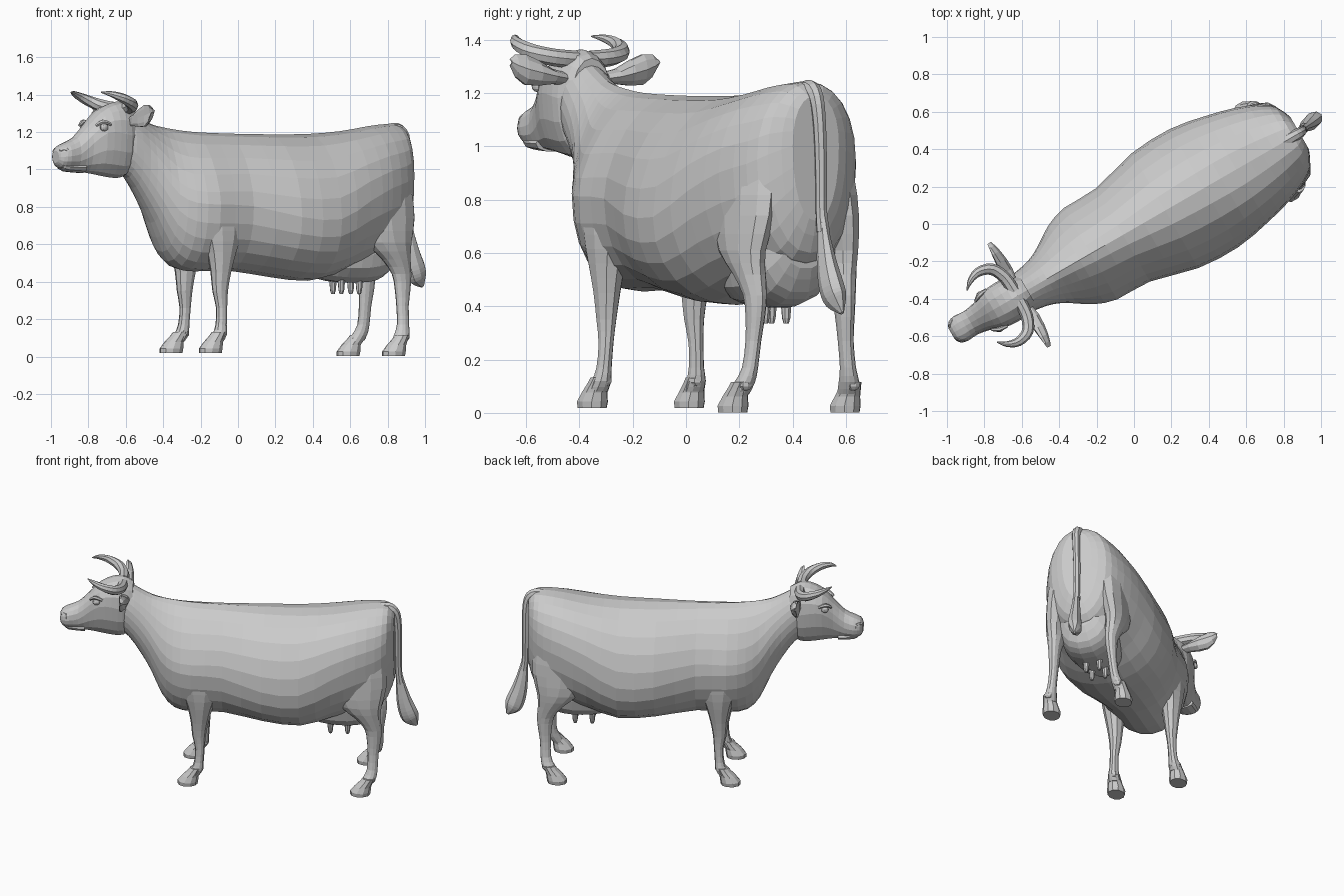
import bpy, bmesh, math
from mathutils import Vector, Matrix

# The animal is modelled along local X (head at -X), then turned 30 degrees
PLACE = Matrix.Rotation(math.radians(30), 4, 'Z') @ Matrix.Translation((0, -0.021, 0))


def smooth_rows(rows, n):
    """Catmull-Rom interpolation of rows of numbers."""
    out = []
    for i in range(len(rows) - 1):
        p0, p1, p2 = rows[max(i - 1, 0)], rows[i], rows[i + 1]
        p3 = rows[min(i + 2, len(rows) - 1)]
        for k in range(n):
            t = k / n
            out.append([0.5 * (2 * b + (c - a) * t + (2 * a - 5 * b + 4 * c - d) * t * t
                               + (3 * b - a - 3 * c + d) * t ** 3)
                        for a, b, c, d in zip(p0, p1, p2, p3)])
    return out + [list(rows[-1])]


def loft(name, rings):
    bm = bmesh.new()
    vs = [[bm.verts.new(PLACE @ Vector(p)) for p in r] for r in rings]
    n = len(rings[0])
    for a, b in zip(vs, vs[1:]):
        for i in range(n):
            bm.faces.new((a[i], a[(i + 1) % n], b[(i + 1) % n], b[i]))
    bm.faces.new(vs[0])
    bm.faces.new(vs[-1])
    bmesh.ops.recalc_face_normals(bm, faces=bm.faces)
    me = bpy.data.meshes.new(name)
    bm.to_mesh(me)
    bm.free()
    ob = bpy.data.objects.new(name, me)
    bpy.context.collection.objects.link(ob)
    return ob


def sections(name, rows, sides, steps):
    """Upright sections: x, bottom, top, half width, height fraction of widest point, top squareness."""
    rings = []
    for x, zb, zt, hw, f, e in smooth_rows(rows, steps):
        zw, ring = zb + (zt - zb) * f, []
        for i in range(sides):
            a = math.tau * i / sides
            c, s = math.cos(a), math.sin(a)
            p = 2 / (e if s > 0 else 2.15)
            y = math.copysign(abs(c) ** p, c) * hw
            z = math.copysign(abs(s) ** p, s)
            ring.append((x, y, zw + z * ((zt - zw) if s > 0 else (zw - zb))))
        rings.append(ring)
    return loft(name, rings)


def limb(name, rows, side, sides=10, steps=2):
    """Level sections: x, y, z, radius along x, radius along y."""
    return loft(name, [[(x + rx * math.cos(math.tau * i / sides),
                         side * (y + ry * math.sin(math.tau * i / sides)), z)
                        for i in range(sides)] for x, y, z, rx, ry in smooth_rows(rows, steps)])


def tube(name, rows, side=1, sides=8, steps=3, flat=1.0, ref=(0, 0, 1)):
    """Tapered tube through x, y, z, radius; flat scales its second radius."""
    pts = smooth_rows(rows, steps)
    rings = []
    for i, (x, y, z, r) in enumerate(pts):
        d = Vector(pts[min(i + 1, len(pts) - 1)][:3]) - Vector(pts[max(i - 1, 0)][:3])
        d.normalize()
        a = d.cross(Vector(ref)).normalized()
        b = d.cross(a)
        rings.append([])
        for k in range(sides):
            t = math.tau * k / sides
            p = Vector((x, y, z)) + r * (a * math.cos(t) + b * flat * math.sin(t))
            rings[-1].append((p.x, side * p.y, p.z))
    return loft(name, rings)


def ball(name, c, r, seg=12):
    bm = bmesh.new()
    bmesh.ops.create_uvsphere(bm, u_segments=seg, v_segments=seg // 2 + 1, radius=1,
                              matrix=PLACE @ Matrix.Translation(c) @ Matrix.Diagonal((*r, 1)))
    me = bpy.data.meshes.new(name)
    bm.to_mesh(me)
    bm.free()
    bpy.context.collection.objects.link(bpy.data.objects.new(name, me))


# Torso and neck
sections("torso_and_neck", [
    (-.78, 1.01, 1.345, .09, .5, 2), (-.70, .955, 1.318, .112, .5, 2),
    (-.62, .84, 1.275, .125, .5, 1.9), (-.55, .715, 1.243, .150, .48, 1.75),
    (-.48, .56, 1.226, .192, .46, 1.6), (-.40, .475, 1.213, .243, .47, 1.5),
    (-.28, .455, 1.200, .283, .48, 1.55), (-.08, .46, 1.192, .288, .47, 1.7),
    (.18, .425, 1.188, .355, .42, 1.85), (.42, .405, 1.19, .365, .42, 1.95),
    (.62, .46, 1.205, .330, .5, 2.1), (.78, .50, 1.23, .288, .55, 2.1),
    (.90, .54, 1.243, .238, .56, 2.1), (.97, .60, 1.235, .185, .58, 2.2),
    (1.01, .72, 1.19, .10, .6, 2.2)], 24, 2)

# Head
sections("head", [
    (-1.138, 1.035, 1.10, .035, .5, 2.3), (-1.12, 1.01, 1.125, .064, .5, 2.4),
    (-1.08, .998, 1.145, .076, .5, 2.4), (-1.02, .99, 1.175, .072, .5, 2.3),
    (-.95, .982, 1.245, .085, .6, 2.3), (-.88, .970, 1.315, .112, .65, 2.3),
    (-.80, .957, 1.355, .120, .6, 2.3), (-.73, .96, 1.362, .115, .55, 2.2),
    (-.67, 1.02, 1.33, .085, .55, 2)], 16, 2)

# Lower lip
sections("lower_lip", [(-1.11, 1.005, 1.035, .040, .5, 2), (-1.08, .988, 1.04, .060, .5, 2),
                       (-.98, .98, 1.04, .064, .5, 2)], 10, 2)

for s, tag in ((1, "left"), (-1, "right")):
    # Face details
    ball("eye_" + tag, (-.90, s * .106, 1.225), (.024, .017, .021), 10)
    tube("brow_" + tag, [(-.940, .088, 1.235, .008), (-.905, .106, 1.255, .013),
                         (-.86, .112, 1.24, .008)], s, 6)
    tube("nostril_" + tag, [(-1.120, .03, 1.075, .010), (-1.124, .036, 1.10, .011),
                            (-1.10, .056, 1.105, .011), (-1.095, .064, 1.08, .008)], s, 6, 2)
    # Horn and ear
    tube("horn_" + tag, [(-.735, .03, 1.325, .034), (-.742, .12, 1.333, .033),
                         (-.78, .192, 1.352, .031), (-.85, .215, 1.382, .025),
                         (-.91, .195, 1.404, .015), (-.95, .160, 1.413, .003)], s)
    ear = []
    for y, z, h, t in ((.09, 1.255, .025, .025), (.14, 1.262, .030, .034),
                       (.20, 1.275, .050, .032), (.255, 1.288, .060, .024),
                       (.295, 1.302, .045, .014), (.32, 1.315, .012, .005)):
        ear.append([(-.715 + t * math.cos(a) - .018 * math.sin(a) ** 2,
                     s * y, z + h * math.sin(a))
                    for a in (math.tau * k / 10 for k in range(10))])
    loft("ear_" + tag, ear)

    # Front leg with shoulder
    limb("front_leg_" + tag, [
        (-.268, .208, .08, .040, .040), (-.243, .205, .12, .040, .037),
        (-.232, .20, .17, .031, .029), (-.226, .195, .26, .031, .028),
        (-.232, .19, .35, .044, .037), (-.228, .19, .45, .058, .050),
        (-.225, .193, .56, .085, .066), (-.225, .200, .67, .122, .072),
        (-.235, .195, .78, .125, .072), (-.25, .15, .90, .08, .05)], s)
    # Hind leg with thigh
    limb("hind_leg_" + tag, [
        (.84, .238, .07, .042, .041), (.868, .226, .115, .042, .038),
        (.884, .212, .17, .034, .029), (.888, .200, .27, .035, .028),
        (.892, .194, .36, .045, .034), (.887, .192, .44, .056, .041),
        (.852, .196, .52, .084, .054), (.803, .200, .61, .140, .066),
        (.783, .182, .74, .190, .082), (.783, .160, .90, .180, .090),
        (.80, .13, 1.06, .12, .07)], s, 12)
    # Hooves
    for leg, x, y, z0 in (("front", -.300, .21, .012), ("hind", .812, .243, -.004)):
        limb("%s_hoof_%s" % (leg, tag), [
            (x - .004, y, z0 + .006, .064, .054), (x - .002, y, z0 + .03, .066, .058),
            (x + .014, y, z0 + .065, .054, .048), (x + .036, y - .002, z0 + .095, .044, .042),
            (x + .052, y - .004, z0 + .12, .040, .038)], s, 10, 1)
        # Fetlock bulge behind the pastern
        ball("%s_fetlock_%s" % (leg, tag), (x + .074, s * (y - .010), z0 + .11),
             (.022, .030, .024), 8)
    # Teats
    for x in (.60, .71):
        limb("teat_%s_%d" % (tag, x * 100), [
            (x, .045, .335, .010, .010), (x, .045, .355, .016, .016),
            (x, .045, .40, .020, .020), (x, .045, .44, .03, .03)], s, 8, 1)

# Udder
sections("udder", [(.44, .44, .60, .05, .5, 2), (.50, .412, .64, .125, .5, 2),
                   (.60, .395, .68, .165, .5, 2), (.72, .392, .70, .180, .5, 2),
                   (.82, .405, .74, .175, .5, 2), (.89, .45, .76, .155, .5, 2),
                   (.935, .54, .76, .10, .5, 2)], 14, 2)

# Tail and tail tuft
tube("tail", [(.90, 0, 1.205, .035), (.97, 0, 1.217, .032), (1.015, 0, 1.18, .028),
              (1.030, .005, 1.08, .025), (1.032, .01, .92, .023),
              (1.034, .01, .76, .022), (1.045, .012, .68, .026)], ref=(0, 1, 0))
tube("tail_tuft", [(1.035, .01, .75, .020), (1.05, .012, .65, .034),
                   (1.070, .015, .55, .050), (1.095, .02, .47, .060),
                   (1.116, .028, .42, .052), (1.148, .035, .375, .010)],
     flat=.7, ref=(0, 1, 0))
